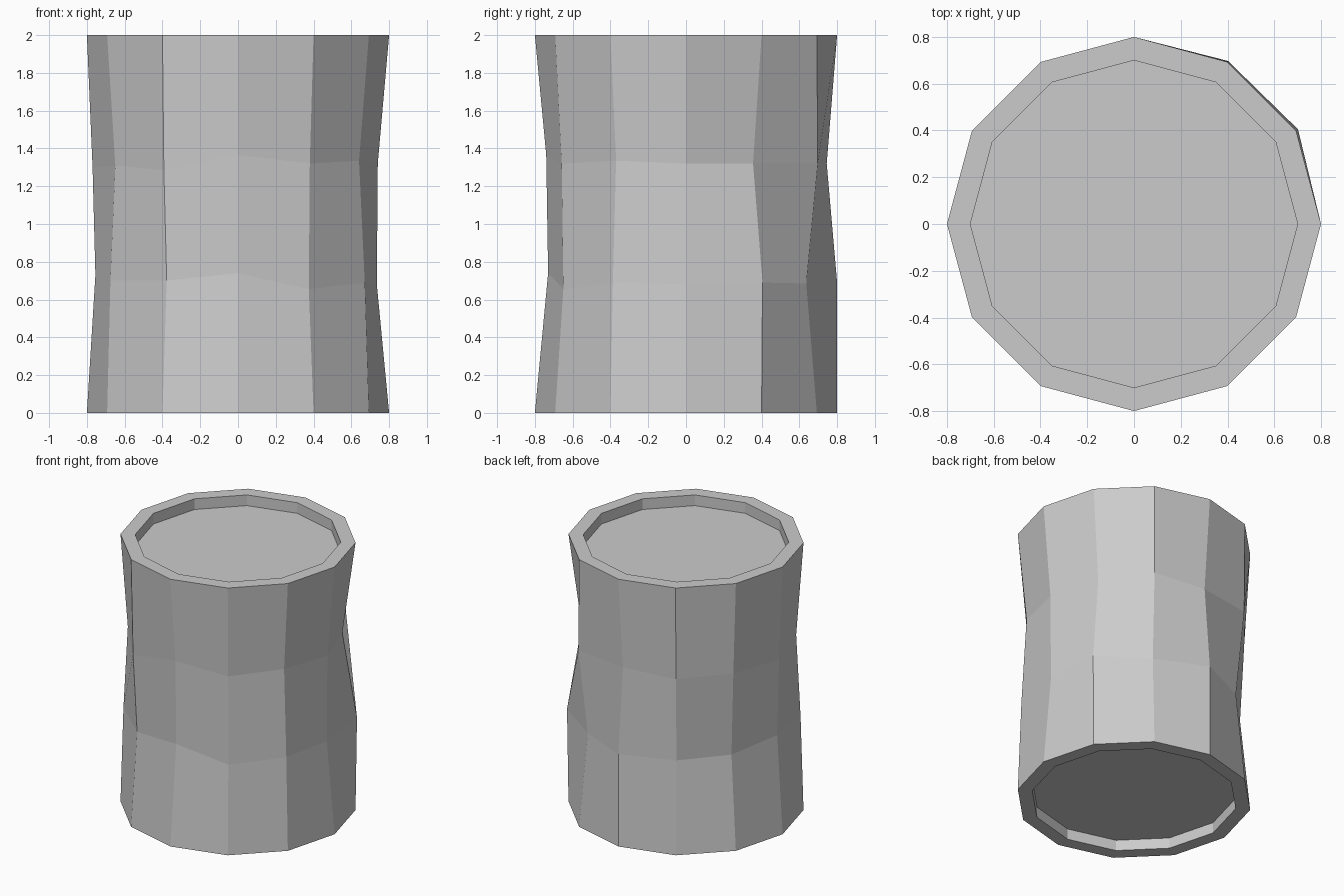
import bpy, bmesh
from math import cos, sin, radians

old = bpy.data.objects.get("Cube")
if old:
    bpy.data.objects.remove(old, do_unlink=True)

SIDES, RADIUS, INNER, HEIGHT, DEPTH = 12, 0.8, 0.7, 2.0, 0.08

# Hand-dented middle rings: (radius, height) every 30 degrees from +x
lower_dents = [(.735, .68), (.81, .69), (.735, .685), (.80, .69),
               (.735, .68), (.73, .69), (.755, .73), (.78, .70),
               (.755, .70), (.73, .74), (.75, .655), (.775, .69)]
upper_dents = [(.74, 1.32), (.71, 1.32), (.805, 1.32), (.745, 1.32),
               (.795, 1.315), (.76, 1.31), (.77, 1.30), (.75, 1.31),
               (.785, 1.285), (.74, 1.365), (.76, 1.32), (.74, 1.335)]

bm = bmesh.new()


def ring(points):
    verts = []
    for i, (r, z) in enumerate(points):
        a = radians(360 / SIDES * i)
        verts.append(bm.verts.new((r * cos(a), r * sin(a), z)))
    return verts


def flat_ring(r, z):
    return ring([(r, z)] * SIDES)


# Rings from the recessed base, around the outside, to the recessed top
rings = [flat_ring(INNER, DEPTH), flat_ring(INNER, 0), flat_ring(RADIUS, 0),
         ring(lower_dents), ring(upper_dents),
         flat_ring(RADIUS, HEIGHT), flat_ring(INNER, HEIGHT),
         flat_ring(INNER, HEIGHT - DEPTH)]
for a, b in zip(rings, rings[1:]):
    for i in range(SIDES):
        j = (i + 1) % SIDES
        bm.faces.new((a[i], a[j], b[j], b[i]))
bm.faces.new(rings[0][::-1])
bm.faces.new(rings[-1])
bmesh.ops.recalc_face_normals(bm, faces=bm.faces)

mesh = bpy.data.meshes.new("dented_drum")
bm.to_mesh(mesh)
bm.free()

# Plain grey finish
mat = bpy.data.materials.new("light_grey")
mat.use_nodes = True
grey = (0.6, 0.6, 0.6, 1)
mat.diffuse_color = grey
mat.node_tree.nodes["Principled BSDF"].inputs["Base Color"].default_value = grey
mesh.materials.append(mat)

drum = bpy.data.objects.new("dented_drum", mesh)
bpy.context.collection.objects.link(drum)
